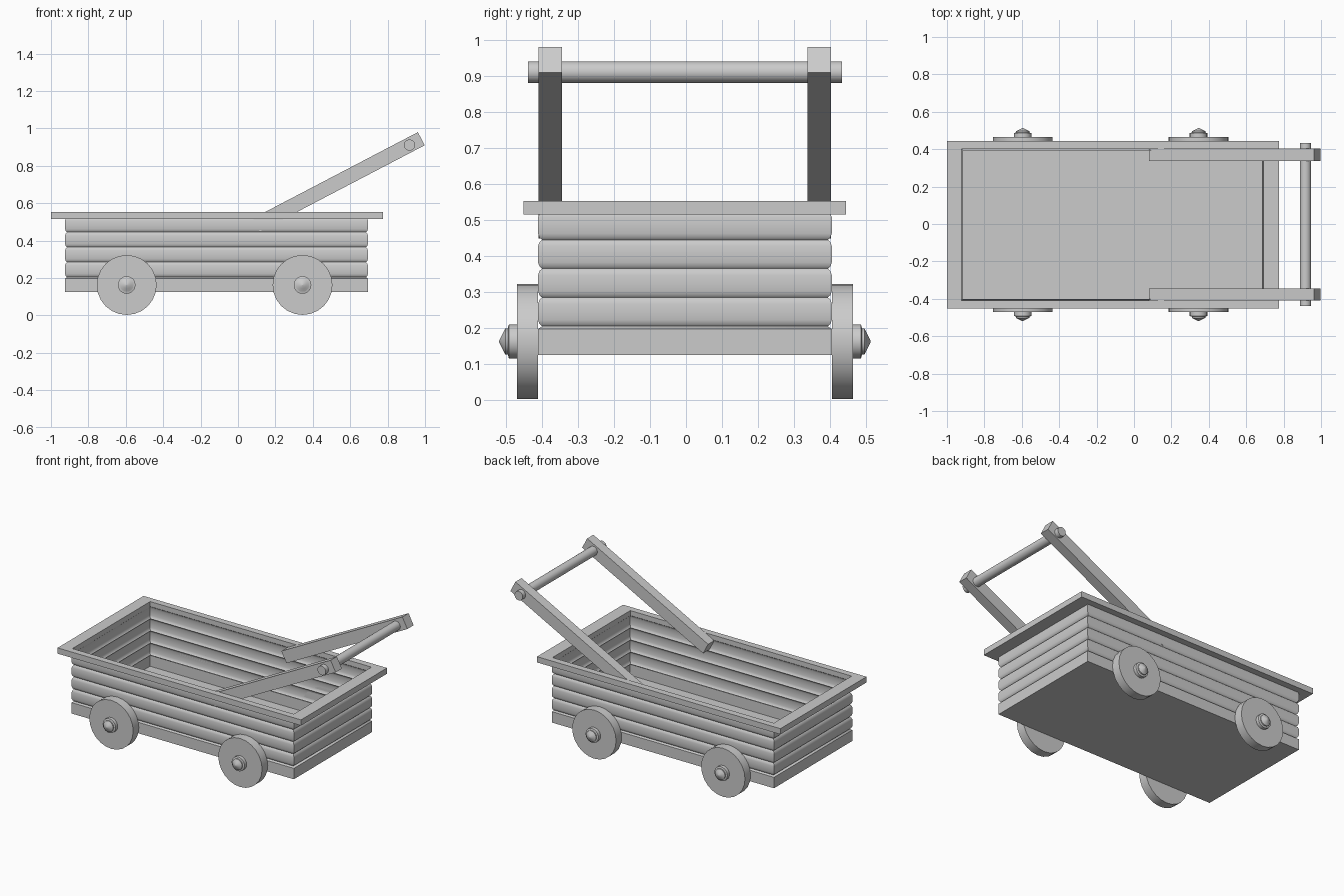
import bpy, bmesh, math
from mathutils import Matrix, Vector

if "Cube" in bpy.data.objects:
    bpy.data.objects.remove(bpy.data.objects["Cube"])

YC = -0.003  # cart centre line


def make(name, bm, smooth=None):
    bmesh.ops.recalc_face_normals(bm, faces=bm.faces)
    me = bpy.data.meshes.new(name)
    bm.to_mesh(me)
    bm.free()
    ob = bpy.data.objects.new(name, me)
    bpy.context.collection.objects.link(ob)
    if smooth:
        bpy.ops.object.select_all(action='DESELECT')
        ob.select_set(True)
        bpy.context.view_layer.objects.active = ob
        bpy.ops.object.shade_smooth_by_angle(angle=math.radians(smooth))
    return ob


def rect_ring(bm, x0, x1, hy, z):
    return [bm.verts.new((x, YC + y, z)) for x, y in
            ((x0, -hy), (x1, -hy), (x1, hy), (x0, hy))]


def bridge(bm, a, b):
    n = len(a)
    for i in range(n):
        j = (i + 1) % n
        bm.faces.new((a[i], a[j], b[j], b[i]))


def lathe_y(name, profile, centre, side, segs, smooth=40):
    """Revolve (radius, y) points about the y axis."""
    bm = bmesh.new()
    rings = []
    for r, y in profile:
        rings.append([bm.verts.new((centre[0] + r * math.sin(2 * math.pi * k / segs),
                                    YC + side * y,
                                    centre[1] + r * math.cos(2 * math.pi * k / segs)))
                      for k in range(segs)])
    for a, b in zip(rings, rings[1:]):
        bridge(bm, a, b)
    bm.faces.new(rings[0])
    bm.faces.new(rings[-1])
    return make(name, bm, smooth)


# Tub: thin shell of rounded planks above a flat lowest plank, with floor
bm = bmesh.new()
levels = [(0.125, 0.0), (0.197, 0.0), (0.205, 0.011)]
edges = [0.205, 0.285, 0.365, 0.445, 0.525]
for z0, z1 in zip(edges, edges[1:]):
    for t, inset in ((0.08, 0.004), (0.22, 0.0), (0.78, 0.0), (0.92, 0.004), (1.0, 0.011)):
        levels.append((z0 + t * (z1 - z0), inset))
rings = [rect_ring(bm, -0.925 + d, 0.695 - d, 0.408 - d, z) for z, d in levels]
for a, b in zip(rings, rings[1:]):
    bridge(bm, a, b)
bm.faces.new(rings[0])
make("plank_tub", bm, 50)

# Rim: flat rectangular frame
bm = bmesh.new()
loops = [rect_ring(bm, -1.0, 0.775, 0.448, 0.515), rect_ring(bm, -1.0, 0.775, 0.448, 0.553),
         rect_ring(bm, -0.922, 0.692, 0.405, 0.553), rect_ring(bm, -0.922, 0.692, 0.405, 0.515)]
for i in range(4):
    bridge(bm, loops[i], loops[(i + 1) % 4])
make("rim", bm)

# Wheels and stepped hubs
for end, x in (("rear", -0.595), ("front", 0.345)):
    for label, side in (("near", -1), ("far", 1)):
        lathe_y(f"{end}_{label}_wheel", [(0.16, 0.408), (0.16, 0.467)],
                (x, 0.163), side, 24)
        lathe_y(f"{end}_{label}_hub",
                [(0.047, 0.46), (0.047, 0.489), (0.036, 0.492), (0.036, 0.499),
                 (0.02, 0.507), (0.002, 0.516)], (x, 0.163), side, 20)

# Handle arms: slanted square bars
low, high = Vector((0.098, 0, 0.484)), Vector((0.98, 0, 0.945))
d = high - low
tilt = Matrix.Rotation(-math.atan2(d.z, d.x), 4, 'Y')
for label, side in (("near", -1), ("far", 1)):
    bm = bmesh.new()
    bmesh.ops.create_cube(bm, size=1)
    mid = (low + high) / 2 + Vector((0, YC + side * 0.3735, 0))
    bm.transform(Matrix.Translation(mid) @ tilt @ Matrix.Diagonal((d.length, 0.065, 0.079, 1)))
    make(f"{label}_handle_arm", bm)

# Round grip through both arms
lathe_y("handle_grip", [(0.03, -0.436), (0.03, 0.436)], (0.917, 0.911), 1, 24)
